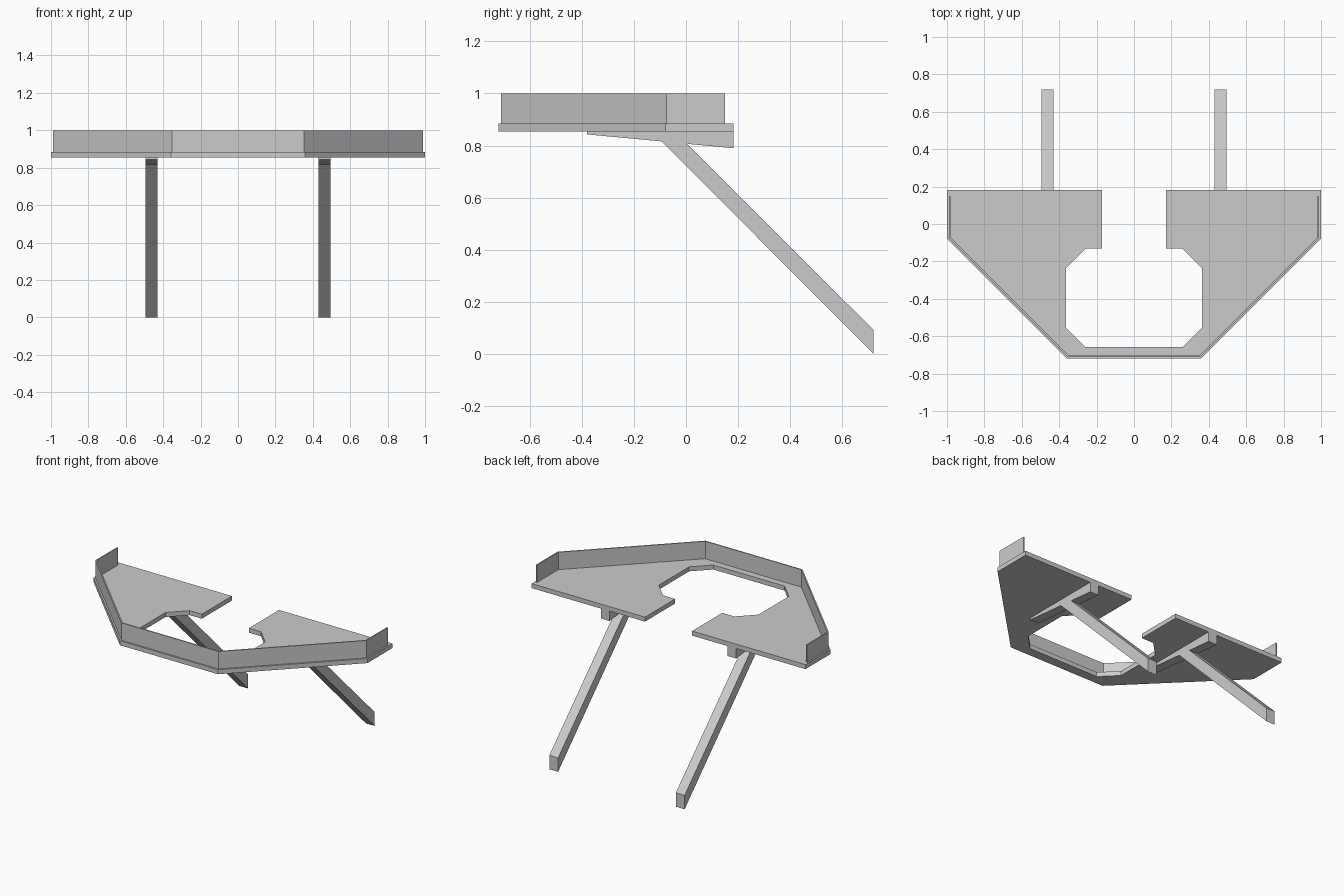
import bpy, bmesh
from mathutils import Vector

if "Cube" in bpy.data.objects:
    bpy.data.objects.remove(bpy.data.objects["Cube"])


def prism(name, points, direction):
    """Extrude a closed planar outline of 3D points along a direction."""
    bm = bmesh.new()
    base = bm.faces.new([bm.verts.new(p) for p in points])
    ext = bmesh.ops.extrude_face_region(bm, geom=[base], use_keep_orig=True)
    verts = [v for v in ext["geom"] if isinstance(v, bmesh.types.BMVert)]
    bmesh.ops.translate(bm, verts=verts, vec=Vector(direction))
    bmesh.ops.recalc_face_normals(bm, faces=bm.faces)
    mesh = bpy.data.meshes.new(name)
    bm.to_mesh(mesh)
    bm.free()
    obj = bpy.data.objects.new(name, mesh)
    bpy.context.collection.objects.link(obj)
    return obj


def symmetric(half):
    """Close a right-hand outline with its mirror image."""
    return half + [(-x, y) for x, y in reversed(half)]


FLOOR_BOTTOM, FLOOR_TOP, RAIL_TOP = 0.855, 0.885, 1.0

# Balcony floor, with the opening and entrance slot
outer = [(0.358, -0.72), (1.0, -0.078), (1.0, 0.182)]
opening = [(0.172, 0.182), (0.172, -0.132), (0.26, -0.132), (0.364, -0.236),
           (0.364, -0.553), (0.26, -0.657)]
floor = symmetric(outer + opening)
prism("platform_floor", [(x, y, FLOOR_BOTTOM) for x, y in floor],
      (0, 0, FLOOR_TOP - FLOOR_BOTTOM))

# Thin parapet just inside the outer edge, open at the back
rail_outer = [(0.354, -0.71), (0.99, -0.074), (0.99, 0.15)]
rail_inner = [(0.982, 0.15), (0.982, -0.0705), (0.3505, -0.702)]
rail = symmetric(rail_outer + rail_inner)
prism("parapet_wall", [(x, y, FLOOR_TOP) for x, y in rail],
      (0, 0, RAIL_TOP - FLOOR_TOP))

# Tapered brackets and diagonal braces under each side
bracket = [(-0.38, FLOOR_BOTTOM), (-0.38, 0.843), (0.182, 0.79),
           (0.182, FLOOR_BOTTOM)]
brace = [(-0.093, 0.816), (0.72, 0.0), (0.72, 0.092), (0.004, 0.807)]
WIDTH = 0.064
for side, x in (("left", -0.494), ("right", 0.43)):
    prism(side + "_bracket", [(x, y, z) for y, z in bracket], (WIDTH, 0, 0))
    prism(side + "_brace", [(x, y, z) for y, z in brace], (WIDTH, 0, 0))
